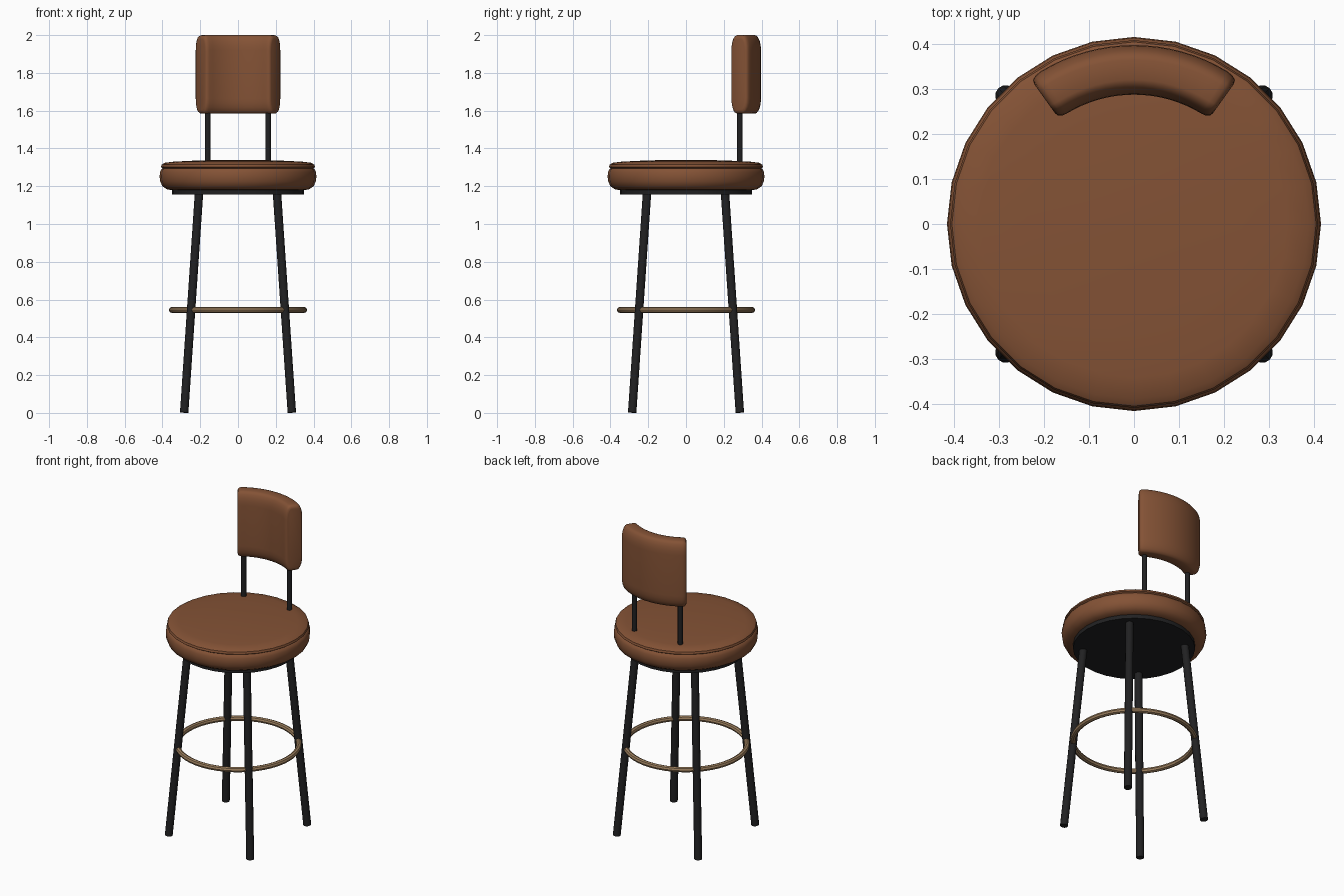
import bpy, bmesh, math
from mathutils import Vector

if "Cube" in bpy.data.objects:
    bpy.data.objects.remove(bpy.data.objects["Cube"])


def material(name, rgb):
    m = bpy.data.materials.new(name)
    m.diffuse_color = (*rgb, 1)
    m.use_nodes = True
    m.node_tree.nodes["Principled BSDF"].inputs["Base Color"].default_value = m.diffuse_color
    return m


leather = material("brown leather", (0.23, 0.085, 0.036))
metal = material("black metal", (0.015, 0.015, 0.016))
brass = material("brass", (0.33, 0.21, 0.11))


def finish(name, bm, mat, angle=40):
    bmesh.ops.recalc_face_normals(bm, faces=bm.faces)
    mesh = bpy.data.meshes.new(name)
    bm.to_mesh(mesh)
    bm.free()
    mesh.materials.append(mat)
    ob = bpy.data.objects.new(name, mesh)
    bpy.context.collection.objects.link(ob)
    bpy.ops.object.select_all(action='DESELECT')
    ob.select_set(True)
    bpy.context.view_layer.objects.active = ob
    bpy.ops.object.shade_smooth_by_angle(angle=math.radians(angle))
    return ob


def bridge(bm, rings, closed):
    """Join equal rings of vertices with quads; cap the ends unless closed."""
    n = len(rings[0])
    pairs = list(zip(rings, rings[1:]))
    if closed:
        pairs.append((rings[-1], rings[0]))
    else:
        bm.faces.new(rings[0])
        bm.faces.new(rings[-1])
    for a, b in pairs:
        for i in range(n):
            j = (i + 1) % n
            bm.faces.new((a[i], a[j], b[j], b[i]))


def lathe(name, profile, mat, sides=28, closed=False):
    """Spin an (r, z) profile round the z axis."""
    bm = bmesh.new()
    rings = []
    for r, z in profile:
        rings.append([bm.verts.new((r * math.cos(t), r * math.sin(t), z))
                      for t in (2 * math.pi * k / sides for k in range(sides))])
    bridge(bm, rings, closed)
    return finish(name, bm, mat)


def rod(name, start, end, radius, mat, sides=12):
    a, b = Vector(start), Vector(end)
    bm = bmesh.new()
    bmesh.ops.create_cone(bm, cap_ends=True, segments=sides, radius1=radius,
                          radius2=radius, depth=(b - a).length)
    ob = finish(name, bm, mat)
    ob.location = (a + b) / 2
    ob.rotation_euler = (b - a).to_track_quat('Z', 'Y').to_euler()
    return ob


# Round cushion: lower band, seam groove and softly domed top
lathe("seat_cushion", [
    (0.34, 1.178), (0.375, 1.183), (0.400, 1.200), (0.412, 1.225), (0.415, 1.250),
    (0.413, 1.275), (0.406, 1.290), (0.399, 1.295), (0.408, 1.301), (0.404, 1.314),
    (0.388, 1.324), (0.34, 1.330), (0.24, 1.335), (0.12, 1.339), (0.03, 1.340)], leather)

# Plate under the cushion
lathe("seat_plate", [(0.35, 1.155), (0.35, 1.185)], metal)

# Splayed legs
for fb, sy in (("front", -1), ("back", 1)):
    for lr, sx in (("left", -1), ("right", 1)):
        rod(f"{fb}_{lr}_leg", (sx * 0.285, sy * 0.285, 0.002),
            (sx * 0.206, sy * 0.206, 1.17), 0.023, metal)

# Foot ring
lathe("foot_ring", [(0.35 + 0.016 * math.cos(a), 0.545 + 0.016 * math.sin(a))
                    for a in (math.pi * k / 4 for k in range(8))], brass, 48, True)

# Backrest posts
for lr, sx in (("left", -1), ("right", 1)):
    rod(f"{lr}_back_post", (sx * 0.16, 0.285, 1.30), (sx * 0.16, 0.285, 1.68), 0.015, metal)

# Curved backrest: rounded section swept on an arc, tucked in at both ends
section = []
for cr, cz, start in ((0.022, 0.128, 0), (-0.022, 0.128, 90),
                      (-0.022, -0.128, 180), (0.022, -0.128, 270)):
    for k in range(6):
        a = math.radians(start + 18 * k)
        section.append((cr + 0.033 * math.cos(a), cz + 0.08 * math.sin(a)))

stations = [(-35.5, 0.72, 0.90), (-35.0, 0.88, 0.96), (-33.5, 0.97, 0.99)]
stations += [(-31.5 + 63 * k / 16, 1, 1) for k in range(17)]
stations += [(-a, r, z) for a, r, z in reversed(stations[:3])]
bm = bmesh.new()
rings = []
for deg, sr, sz in stations:
    t = math.radians(deg)
    rings.append([bm.verts.new(((0.342 + r * sr) * math.sin(t),
                                (0.342 + r * sr) * math.cos(t), 1.792 + z * sz))
                  for r, z in section])
bridge(bm, rings, False)
finish("backrest", bm, leather, 50)
